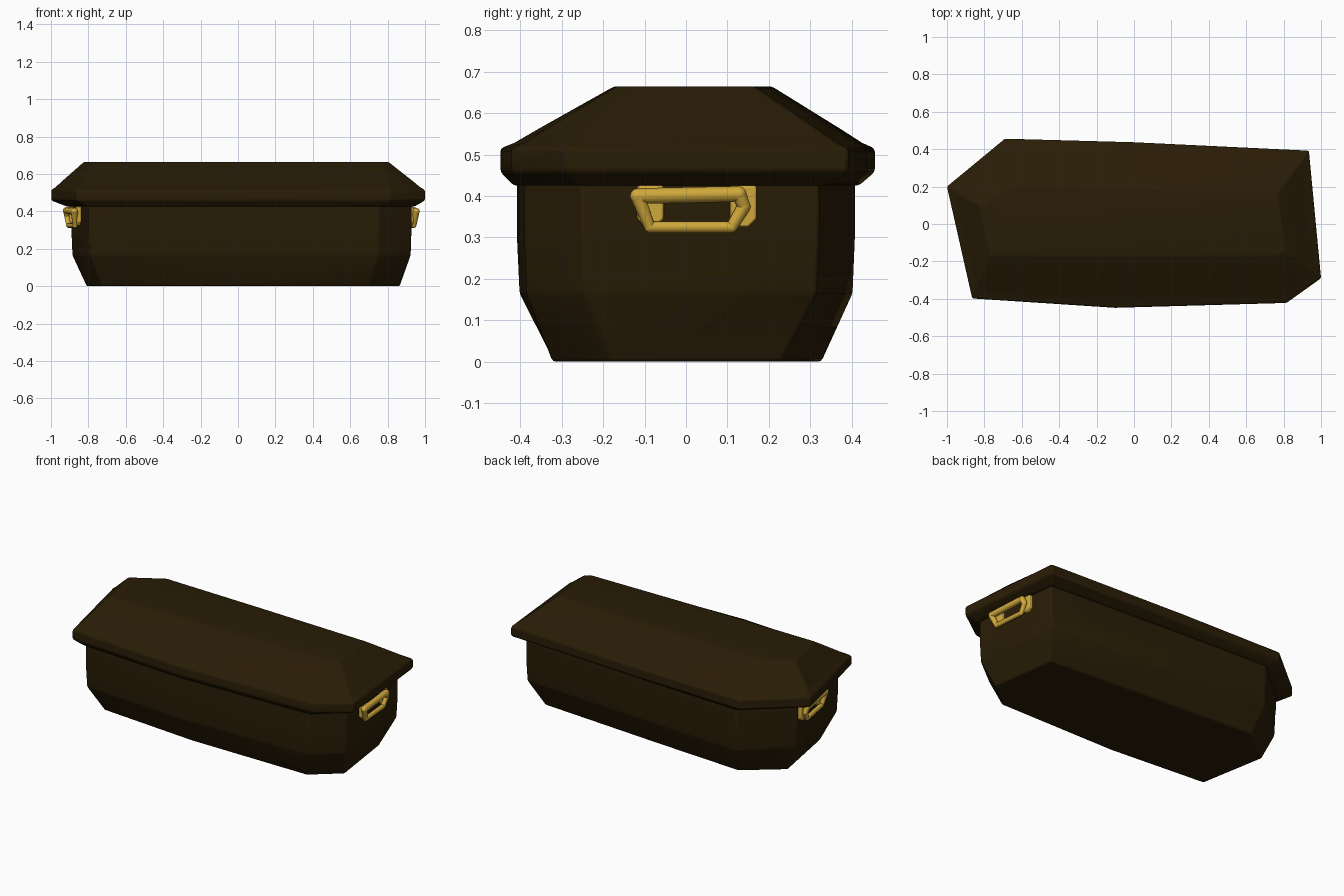
import bpy, bmesh, math
from mathutils import Vector

if "Cube" in bpy.data.objects:
    bpy.data.objects.remove(bpy.data.objects["Cube"], do_unlink=True)


def material(name, rgb):
    m = bpy.data.materials.new(name)
    m.use_nodes = True
    m.diffuse_color = (*rgb, 1)
    bsdf = m.node_tree.nodes["Principled BSDF"]
    bsdf.inputs["Base Color"].default_value = (*rgb, 1)
    bsdf.inputs["Roughness"].default_value = 0.7
    return m


WOOD = material("dark brown wood", (0.022, 0.0118, 0.0018))
GOLD = material("gold", (0.64, 0.4, 0.045))


def finish(name, bm, mat, bevel, angle=35):
    bmesh.ops.recalc_face_normals(bm, faces=bm.faces)
    mesh = bpy.data.meshes.new(name)
    bm.to_mesh(mesh)
    bm.free()
    mesh.materials.append(mat)
    ob = bpy.data.objects.new(name, mesh)
    bpy.context.collection.objects.link(ob)
    if bevel:
        mod = ob.modifiers.new("soft edges", "BEVEL")
        mod.width, mod.segments, mod.limit_method = bevel, 2, "ANGLE"
        mod.angle_limit = math.radians(12)
    bpy.context.view_layer.objects.active = ob
    bpy.ops.object.select_all(action="DESELECT")
    ob.select_set(True)
    bpy.ops.object.shade_smooth_by_angle(angle=math.radians(angle))


def loft(name, rings, mat, bevel):
    """Closed solid through a stack of (outline, height) rings."""
    bm = bmesh.new()
    loops = [[bm.verts.new((x, y, z)) for x, y in pts] for pts, z in rings]
    n = len(loops[0])
    for a, b in zip(loops, loops[1:]):
        for i in range(n):
            j = (i + 1) % n
            bm.faces.new((a[i], a[j], b[j], b[i]))
    bm.faces.new(loops[0][::-1])
    bm.faces.new(loops[-1])
    finish(name, bm, mat, bevel)


def blend(a, b, t):
    return [(p[0] + (q[0] - p[0]) * t, p[1] + (q[1] - p[1]) * t) for p, q in zip(a, b)]


# Outlines share corner order: lopsided box with two cut corners
rim = [(-1, .2), (-.865, -.398), (-.1, -.448), (.815, -.422), (1, -.29), (.935, .392), (0, .437), (-.69, .456)]
wall = [(-.892, .18), (-.797, -.365), (-.1, -.408), (.75, -.39), (.928, -.25), (.88, .322), (0, .375), (-.63, .408)]
base = [(-.81, .155), (-.735, -.265), (-.1, -.318), (.7, -.322), (.865, -.185), (.808, .232), (0, .29), (-.59, .327)]
crown = [(-.825, .1), (-.77, -.168), (-.1, -.173), (.78, -.168), (.805, -.14), (.765, .165), (0, .19), (-.64, .207)]
belly = blend(wall, base, .07)

# Trunk body
loft("body", [(base, 0), (belly, .165), (wall, .3), (wall, .45)], WOOD, .008)

# Overhanging lid with sloped top
loft("lid", [(blend(rim, wall, .8), .425), (rim, .458), (rim, .515), (blend(rim, crown, .12), .528),
             (blend(rim, crown, .32), .56), (crown, .665)], WOOD, .008)


def tube(bm, a, b, ra, rb):
    rot = (Vector(b) - Vector(a)).to_track_quat("Z", "Y")
    ends = []
    for p, r in ((a, ra), (b, rb)):
        ends.append([bm.verts.new(Vector(p) + rot @ Vector((r * math.cos(t), r * math.sin(t), 0)))
                     for t in [k * math.tau / 8 for k in range(8)]])
    for i in range(8):
        j = (i + 1) % 8
        bm.faces.new((ends[0][i], ends[0][j], ends[1][j], ends[1][i]))
    for e in ends:
        bm.faces.new(e)


def handle(side, lower, upper):
    """Grip ring on two lugs, placed along the end wall between two corners."""
    lower, upper = Vector(lower), Vector(upper)
    along = (upper - lower).normalized()
    out = Vector((along.y, -along.x)) * side
    mid = lower + along * (-lower.y / along.y)

    def at(u, d, z):
        p = mid + along * u + out * d
        return (p.x, p.y, z)

    # Tapered ring with a thick top bar, hanging in towards the wall
    bm = bmesh.new()
    ring = [(at(-.12, .036, .4), .019), (at(-.09, .026, .325), .014),
            (at(.108, .026, .325), .014), (at(.138, .03, .375), .016), (at(.125, .036, .405), .019)]
    for (a, ra), (b, rb) in zip(ring, ring[1:] + ring[:1]):
        tube(bm, a, b, ra, rb)
        ball = bmesh.ops.create_icosphere(bm, subdivisions=2, radius=ra)
        bmesh.ops.translate(bm, verts=ball["verts"], vec=a)
    tag = "left" if side > 0 else "right"
    finish(tag + "_handle_grip", bm, GOLD, 0, 60)

    # Lugs joining the ring to the wall
    bm = bmesh.new()
    for u in (-.09, .135):
        shape = [(-.03, .345), (-.012, .325), (.016, .325), (.038, .345), (.038, .425), (-.03, .425)]
        inner = [bm.verts.new(at(u + s, -.02, z)) for s, z in shape]
        outer = [bm.verts.new(at(u + s * .9, .022, z)) for s, z in shape]
        for i in range(6):
            j = (i + 1) % 6
            bm.faces.new((inner[i], inner[j], outer[j], outer[i]))
        bm.faces.new(inner)
        bm.faces.new(outer)
    finish(tag + "_handle_lugs", bm, GOLD, .005)


handle(1, wall[4], wall[5])
handle(-1, wall[1], wall[0])
